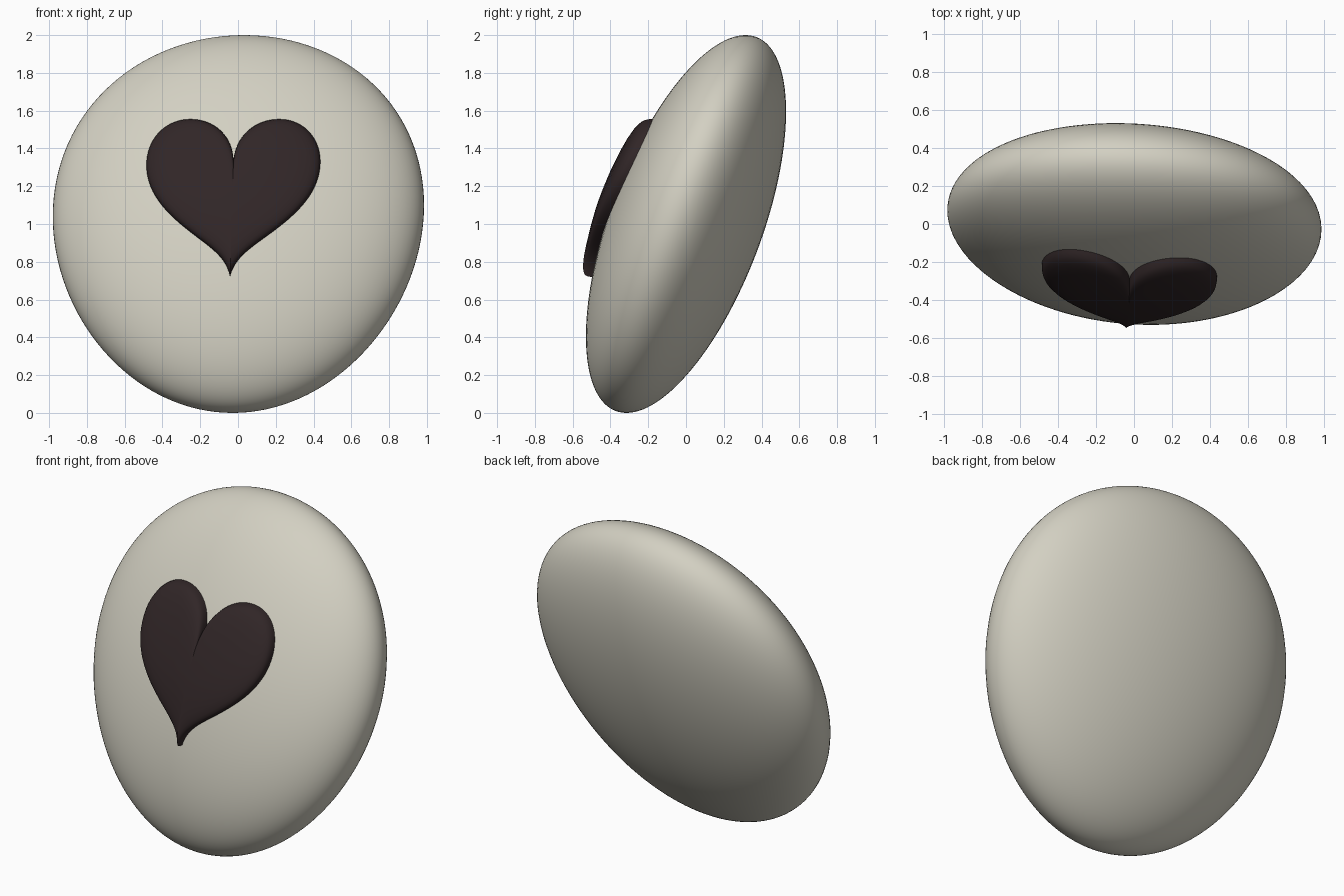
import bpy, bmesh, math
from mathutils import Matrix, Vector
from mathutils.geometry import interpolate_bezier

cube = bpy.data.objects.get("Cube")
if cube:
    bpy.data.objects.remove(cube, do_unlink=True)

# Pebble proportions: half width, half depth, lean and egg-shaped taper
WIDTH, DEPTH = 0.98, 0.422
LEAN, TWIST, SKEW, TAPER = 0.315, -0.059, 0.03, 0.07


def material(name, color):
    mat = bpy.data.materials.new(name)
    mat.use_nodes = True
    mat.diffuse_color = (*color, 1)
    mat.node_tree.nodes["Principled BSDF"].inputs["Base Color"].default_value = (*color, 1)
    return mat


def finish(bm, name, mat):
    bmesh.ops.recalc_face_normals(bm, faces=bm.faces)
    mesh = bpy.data.meshes.new(name)
    bm.to_mesh(mesh)
    bm.free()
    mesh.materials.append(mat)
    obj = bpy.data.objects.new(name, mesh)
    bpy.context.collection.objects.link(obj)
    bpy.ops.object.select_all(action='DESELECT')
    obj.select_set(True)
    bpy.context.view_layer.objects.active = obj
    bpy.ops.object.shade_smooth_by_angle(angle=math.radians(50))
    return obj


def front_surface(x, z):
    """Depth of the pebble's front face at a given x and z."""
    h = z - 1
    u = (x / (1 + TAPER * h) - SKEW * h) / WIDTH
    return LEAN * h + TWIST * u - DEPTH * math.sqrt(max(0, 1 - u * u - h * h))


# Leaning pebble: a sphere squashed, sheared and slightly widened at the top
bm = bmesh.new()
bmesh.ops.create_uvsphere(bm, u_segments=96, v_segments=64, radius=1)
shape = Matrix(((WIDTH, 0, SKEW), (TWIST, DEPTH, LEAN), (0, 0, 1)))
for v in bm.verts:
    v.co = shape @ v.co
    v.co.x *= 1 + TAPER * v.co.z
    v.co.z += 1
finish(bm, "pebble_body", material("warm stone grey", (0.65, 0.63, 0.54)))

# Half heart outline from the tip up to the cleft, then mirrored
segments = [
    ((0, .72), (.02, .82), (.10, .87), (.20, .945)),
    ((.20, .945), (.32, 1.035), (.46, 1.15), (.46, 1.32)),
    ((.46, 1.32), (.46, 1.46), (.36, 1.555), (.235, 1.555)),
    ((.235, 1.555), (.11, 1.555), (.01, 1.47), (0, 1.34)),
]
half = []
for knot_a, handle_a, handle_b, knot_b in segments:
    points = [Vector((*p, 0)) for p in (knot_a, handle_a, handle_b, knot_b)]
    half += interpolate_bezier(*points, 20)[:-1]
half.append(Vector((0, 1.34, 0)))
outline = half + [Vector((-p.x, p.y, 0)) for p in reversed(half[1:-1])]

# Raised heart: shrinking rings laid over the pebble with a rounded rim
CENTRE = 1.15
rim = [(1, -.03), (1, .015), (.99, .035), (.97, .048), (.93, .058), (.87, .066),
       (.75, .073), (.6, .077), (.4, .08), (.2, .081)]
bm = bmesh.new()


def heart_vert(px, pz, scale, lift):
    z = CENTRE + (pz - CENTRE) * scale
    x = px * scale - .025 + .03 * (z - 1.3)
    return bm.verts.new((x, front_surface(x, z) - lift, z))


rings = [[heart_vert(p.x, p.y, s, lift) for p in outline] for s, lift in rim]
count = len(outline)
for a, b in zip(rings, rings[1:]):
    for i in range(count):
        j = (i + 1) % count
        bm.faces.new((a[i], a[j], b[j], b[i]))
middle = heart_vert(0, CENTRE, 0, .081)
for i in range(count):
    bm.faces.new((rings[-1][i], rings[-1][(i + 1) % count], middle))
bm.faces.new(rings[0][::-1])
finish(bm, "raised_heart", material("dark brown", (0.03, 0.019, 0.02)))
